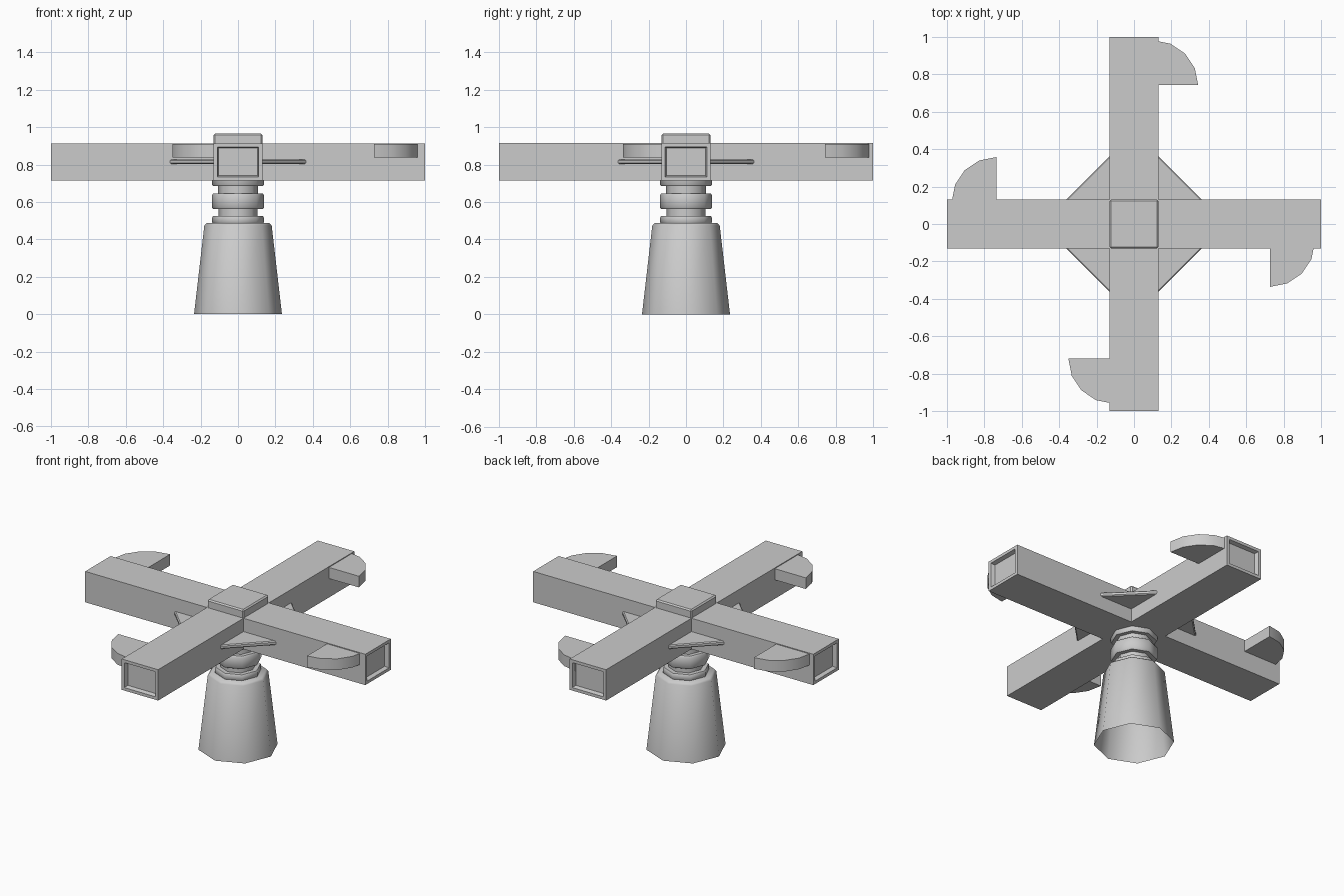
import bpy, bmesh
from math import sin, cos, pi, radians
from mathutils import Matrix

if "Cube" in bpy.data.objects:
    bpy.data.objects.remove(bpy.data.objects["Cube"])


def finish(bm, name, bevel=0.0, smooth=None):
    bmesh.ops.recalc_face_normals(bm, faces=bm.faces)
    me = bpy.data.meshes.new(name)
    bm.to_mesh(me)
    bm.free()
    ob = bpy.data.objects.new(name, me)
    bpy.context.collection.objects.link(ob)
    if bevel:
        m = ob.modifiers.new("bevel", 'BEVEL')
        m.width, m.segments = bevel, 1
        m.limit_method, m.angle_limit = 'ANGLE', radians(40)
    if smooth:
        bpy.context.view_layer.objects.active = ob
        ob.select_set(True)
        bpy.ops.object.shade_smooth_by_angle(angle=radians(smooth))
        ob.select_set(False)
    return ob


def prism(points, z0, z1):
    bm = bmesh.new()
    face = bm.faces.new([bm.verts.new((x, y, z0)) for x, y in points])
    top = bmesh.ops.extrude_face_region(bm, geom=[face])['geom']
    verts = [g for g in top if isinstance(g, bmesh.types.BMVert)]
    bmesh.ops.translate(bm, verts=verts, vec=(0, 0, z1 - z0))
    bmesh.ops.recalc_face_normals(bm, faces=bm.faces)
    return bm


def lathe(name, profile, sides, smooth):
    bm = bmesh.new()
    rings = [[bm.verts.new((r * cos(2 * pi * i / sides), r * sin(2 * pi * i / sides), z))
              for i in range(sides)] for r, z in profile]
    for a, b in zip(rings, rings[1:]):
        for i in range(sides):
            j = (i + 1) % sides
            bm.faces.new((a[i], a[j], b[j], b[i]))
    bm.faces.new(rings[-1])
    return finish(bm, name, smooth=smooth)


# Octagonal tapered base, open underneath
lathe("base", [(0.235, 0), (0.18, 0.475), (0.168, 0.488)], 8, 50)

# Stepped neck with three collars
lathe("neck", [(0.135, 0.487), (0.138, 0.492), (0.138, 0.517), (0.133, 0.525), (0.105, 0.525),
               (0.105, 0.562), (0.133, 0.562), (0.14, 0.572), (0.14, 0.635), (0.133, 0.645),
               (0.107, 0.645), (0.107, 0.685), (0.133, 0.685), (0.138, 0.692), (0.138, 0.73)], 8, 50)

# Cross of four beams with recessed ends
W = 0.13
cross = [(1, -W), (1, W), (W, W), (W, 1), (-W, 1), (-W, W),
         (-1, W), (-1, -W), (-W, -W), (-W, -1), (W, -1), (W, -W)]
bm = prism(cross, 0.715, 0.914)
ends = [f for f in bm.faces if max(abs(c) for c in f.calc_center_median()[:2]) > 0.99]
bmesh.ops.inset_individual(bm, faces=ends, thickness=0.027)
bmesh.ops.inset_individual(bm, faces=ends, thickness=0.01, depth=-0.025)
finish(bm, "cross_beams")

# Raised hub block
finish(prism([(-W, -W), (W, -W), (W, W), (-W, W)], 0.85, 0.966), "hub", bevel=0.008)

# Thin diamond plate whose corners form the four gussets
D = 0.493
finish(prism([(D, 0), (0, D), (-D, 0), (0, -D)], 0.802, 0.828), "gusset_plate", bevel=0.006)

# Quarter-disc fin near the end of each beam
cx, cy, r = 0.107, 0.731, 0.24
arc = [(cx, cy)] + [(cx + r * cos(i * pi / 8), cy + r * sin(i * pi / 8)) for i in range(5)]
for k, side in enumerate(("back", "left", "front", "right")):
    bm = prism(arc, 0.837, 0.909)
    bm.transform(Matrix.Translation((-0.004, 0.011, 0)) @ Matrix.Rotation(k * pi / 2, 4, 'Z'))
    finish(bm, side + "_fin", smooth=30)
